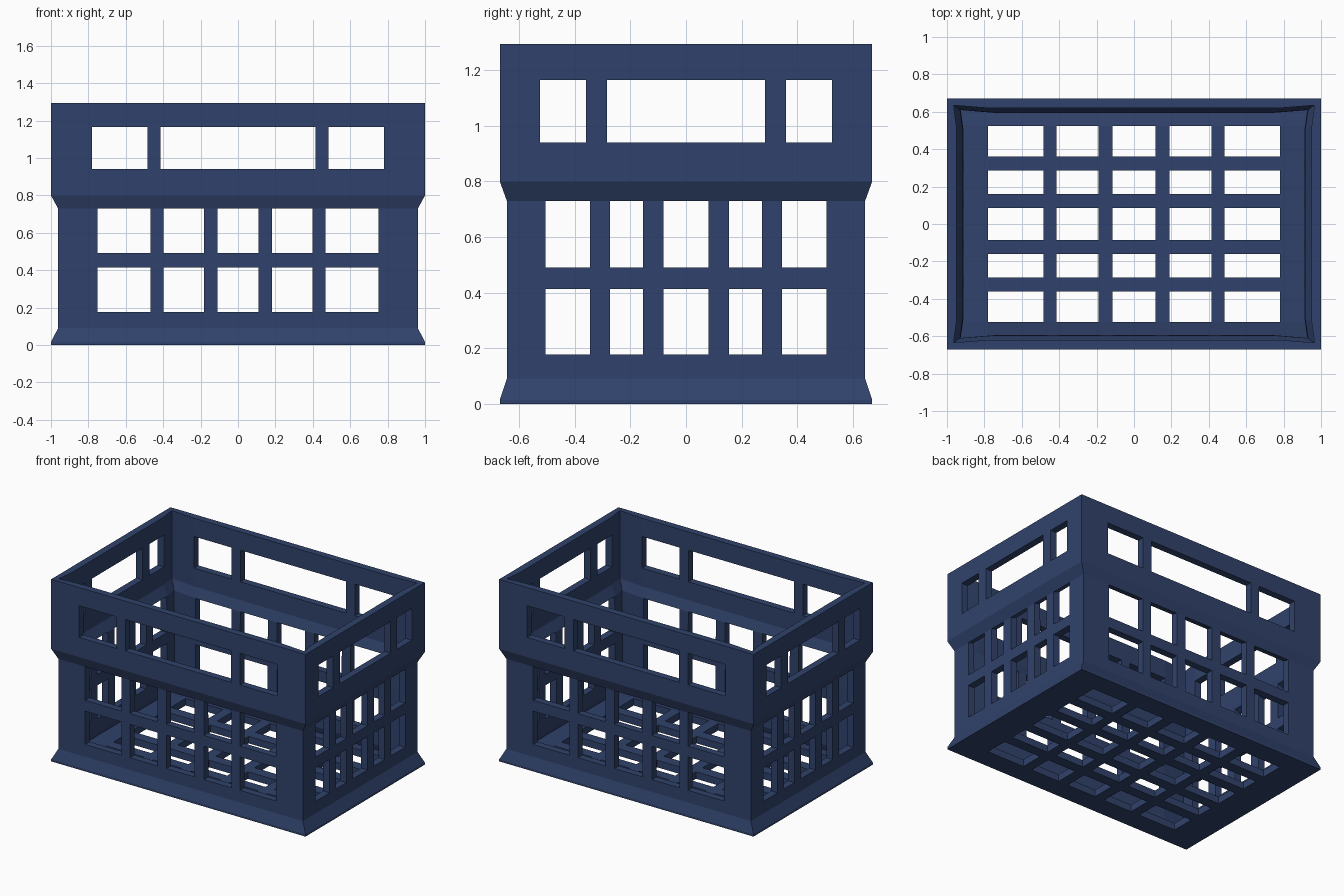
import bpy, bmesh

if "Cube" in bpy.data.objects:
    bpy.data.objects.remove(bpy.data.objects["Cube"])

def mirrored(half):
    return [-v for v in reversed(half)] + half

# Grid lines across width and depth; odd strips are openings, even strips are bars
xs = mirrored([0.115, 0.19, 0.415, 0.485, 0.78, 1.0])
ys = mirrored([0.085, 0.16, 0.285, 0.36, 0.525, 0.67])

# Wall profile: height and horizontal scale of each ring
profile = [(0, 1), (0.015, 1), (0.09, 0.962), (0.177, 0.962), (0.414, 0.962),
           (0.491, 0.962), (0.73, 0.962), (0.80, 1), (0.94, 1), (1.165, 1), (1.295, 1)]
LOWER_ROWS, HANDLE_ROW = (3, 5), 8
n = len(xs) - 1

bm = bmesh.new()

# Four walls as one sheet, skipping the window cells
loop = ([(x, ys[0]) for x in xs[:-1]] + [(xs[-1], y) for y in ys[:-1]]
        + [(x, ys[-1]) for x in reversed(xs[1:])] + [(xs[0], y) for y in reversed(ys[1:])])
used = {}

def vert(x, y, z):
    key = (round(x, 5), round(y, 5), round(z, 5))
    if key not in used:
        used[key] = bm.verts.new(key)
    return used[key]

for r in range(len(profile) - 1):
    (z0, s0), (z1, s1) = profile[r], profile[r + 1]
    for i in range(len(loop)):
        col = i % n
        if r in LOWER_ROWS and col % 2 == 1:
            continue
        if r == HANDLE_ROW and col in (1, 3, 4, 5, 6, 7, 9):
            continue
        (ax, ay), (bx, by) = loop[i], loop[(i + 1) % len(loop)]
        bm.faces.new((vert(ax * s0, ay * s0, z0), vert(bx * s0, by * s0, z0),
                      vert(bx * s1, by * s1, z1), vert(ax * s1, ay * s1, z1)))

# Floor lattice
for i in range(n):
    for j in range(n):
        if i % 2 and j % 2:
            continue
        bm.faces.new((vert(xs[i], ys[j], 0), vert(xs[i], ys[j + 1], 0),
                      vert(xs[i + 1], ys[j + 1], 0), vert(xs[i + 1], ys[j], 0)))

bm.normal_update()
mesh = bpy.data.meshes.new("crate_body")
bm.to_mesh(mesh)
bm.free()
crate = bpy.data.objects.new("crate_body", mesh)
bpy.context.collection.objects.link(crate)

# Wall thickness, grown inward
solid = crate.modifiers.new("wall_thickness", 'SOLIDIFY')
solid.thickness = 0.05
solid.offset = -1
solid.use_even_offset = False

# Dark blue plastic
mat = bpy.data.materials.new("blue_plastic")
mat.diffuse_color = (0.03, 0.055, 0.15, 1)
mat.use_nodes = True
mat.node_tree.nodes["Principled BSDF"].inputs["Base Color"].default_value = mat.diffuse_color
mesh.materials.append(mat)
